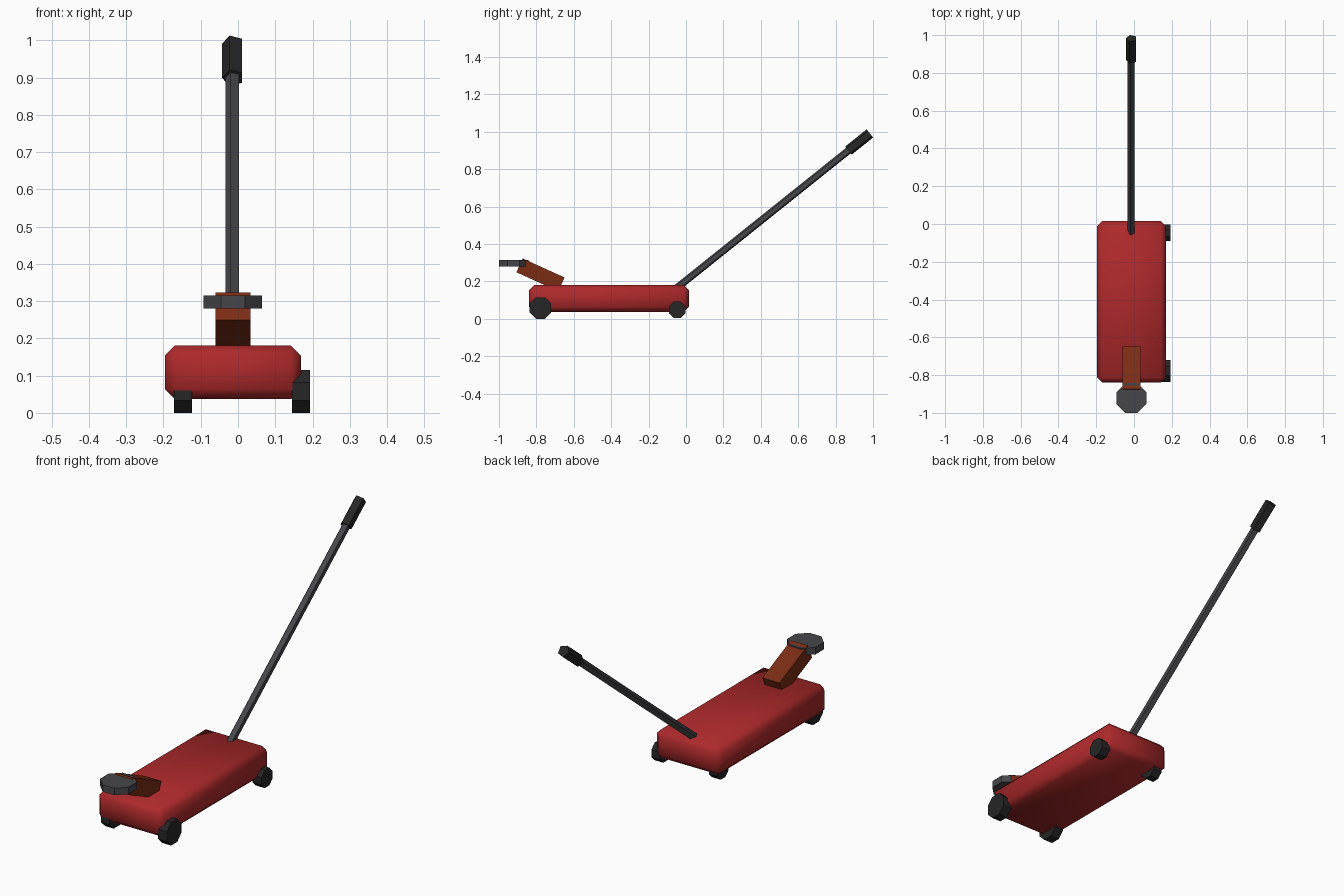
import bpy, bmesh, math
from mathutils import Vector

if "Cube" in bpy.data.objects:
    bpy.data.objects.remove(bpy.data.objects["Cube"], do_unlink=True)


def material(name, rgb):
    m = bpy.data.materials.new(name)
    m.use_nodes = True
    color = (*rgb, 1)
    m.diffuse_color = color
    m.node_tree.nodes["Principled BSDF"].inputs["Base Color"].default_value = color
    return m


red = material("red paint", (0.42, 0.022, 0.024))
rust = material("rust brown", (0.2, 0.025, 0.007))
steel = material("dark steel", (0.062, 0.062, 0.07))
rubber = material("black rubber", (0.019, 0.019, 0.019))


def add_object(name, bm, mat):
    bmesh.ops.recalc_face_normals(bm, faces=bm.faces)
    mesh = bpy.data.meshes.new(name)
    bm.to_mesh(mesh)
    bm.free()
    mesh.materials.append(mat)
    obj = bpy.data.objects.new(name, mesh)
    bpy.context.collection.objects.link(obj)
    return obj


def prism(name, start, end, radius, sides, phase, side_axis, mat):
    """Regular prism between two points; phase is the first corner's angle from side_axis."""
    start, end, u = Vector(start), Vector(end), Vector(side_axis)
    v = (end - start).normalized().cross(u)
    bm = bmesh.new()
    rings = []
    for centre in (start, end):
        ring = []
        for i in range(sides):
            a = phase + math.tau * i / sides
            ring.append(bm.verts.new(centre + radius * (math.cos(a) * u + math.sin(a) * v)))
        rings.append(ring)
        bm.faces.new(ring)
    low, high = rings
    for i in range(sides):
        j = (i + 1) % sides
        bm.faces.new((low[i], low[j], high[j], high[i]))
    return add_object(name, bm, mat)


def box(name, centre, size, mat, tilt=0):
    bm = bmesh.new()
    bmesh.ops.create_cube(bm, size=1)
    bmesh.ops.scale(bm, vec=size, verts=bm.verts)
    obj = add_object(name, bm, mat)
    obj.location = centre
    obj.rotation_euler.x = tilt
    return obj


MID = -0.0135            # centre line of the body
OCT = math.pi / 8        # puts flats of an octagon on the axes

# Chamfered, softly shaded body
body = box("body", (MID, -0.412, 0.109), (0.364, 0.854, 0.143), red)
bevel = body.modifiers.new("chamfer", "BEVEL")
bevel.width = 0.026
bevel.segments = 1
for face in body.data.polygons:
    face.use_smooth = True

# Lifting arm and saddle
box("lift_arm", (MID, -0.778, 0.235), (0.094, 0.246, 0.081), rust, math.radians(-24.4))
prism("saddle", (MID, -0.9215, 0.28), (MID, -0.9215, 0.315), 0.085, 8, OCT, (1, 0, 0), steel)

# Wheels: large pair in front, small pair behind
for end, y, z, radius in (("front", -0.778, 0.0575, 0.0622), ("back", -0.047, 0.049, 0.0476)):
    for side, x in (("left", 0.169), ("right", -0.1475)):
        prism(f"{end}_{side}_wheel", (x - 0.024, y, z), (x + 0.024, y, z),
              radius, 8, OCT, (0, 1, 0), rubber)

# Five-sided handle pole with a thicker grip
foot = Vector((MID, -0.047, 0.167))
tip = Vector((MID, 0.983, 0.991))
grip_start = tip - 0.147 * (tip - foot).normalized()
prism("handle_pole", foot, grip_start, 0.0203, 5, math.pi, (1, 0, 0), steel)
prism("handle_grip", grip_start, tip, 0.0293, 5, math.pi, (1, 0, 0), rubber)
